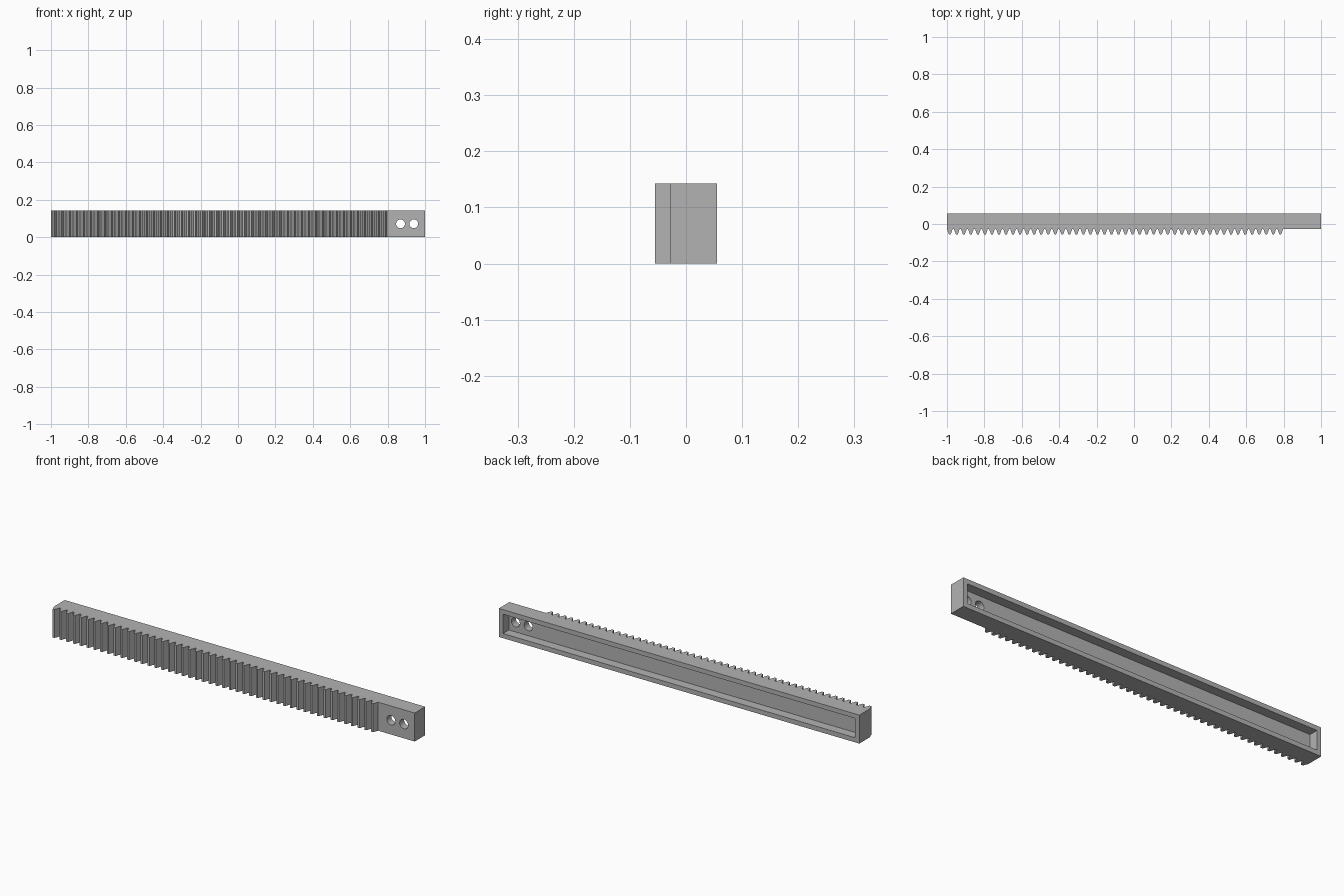
import bpy, bmesh, math
from mathutils import Matrix, Vector

if "Cube" in bpy.data.objects:
    bpy.data.objects.remove(bpy.data.objects["Cube"], do_unlink=True)

HEIGHT = 0.143
BACK, ROOT, TIP = 0.055, -0.028, -0.055
WALL = 0.023
FLOOR = 0.008
TEETH, PITCH = 48, 0.0376
BASE_W, TIP_W = 0.030, 0.010

grey = bpy.data.materials.new("plain_grey")
grey.use_nodes = True
colour = (0.45, 0.45, 0.45, 1)
grey.diffuse_color = colour
grey.node_tree.nodes["Principled BSDF"].inputs["Base Color"].default_value = colour


def make_object(name, bm):
    bmesh.ops.recalc_face_normals(bm, faces=bm.faces)
    mesh = bpy.data.meshes.new(name)
    bm.to_mesh(mesh)
    bm.free()
    mesh.materials.append(grey)
    obj = bpy.data.objects.new(name, mesh)
    bpy.context.collection.objects.link(obj)
    return obj


def box(name, low, high):
    low, high = Vector(low), Vector(high)
    bm = bmesh.new()
    bmesh.ops.create_cube(bm, size=1, matrix=Matrix.Translation((low + high) / 2)
                          @ Matrix.Diagonal((*(high - low), 1)))
    return make_object(name, bm)


def hole_cutter(x):
    bm = bmesh.new()
    bmesh.ops.create_cone(bm, cap_ends=True, segments=32, radius1=0.0235, radius2=0.0235,
                          depth=0.2, matrix=Matrix.Translation((x, 0, HEIGHT / 2))
                          @ Matrix.Rotation(math.pi / 2, 4, "X"))
    return make_object("hole_cutter", bm)


# Bar, hollowed from the back and drilled at one end
bar = box("rack_bar", (-1, ROOT, 0), (1, BACK, HEIGHT))
cutters = [box("recess_cutter", (-1 + WALL, FLOOR, WALL), (1 - WALL, BACK + 0.1, HEIGHT - WALL))]
cutters += [hole_cutter(x) for x in (0.869, 0.94)]
bpy.context.view_layer.objects.active = bar
for cutter in cutters:
    cut = bar.modifiers.new("cut", "BOOLEAN")
    cut.operation = "DIFFERENCE"
    cut.solver = "EXACT"
    cut.object = cutter
    bpy.ops.object.modifier_apply(modifier=cut.name)
    bpy.data.objects.remove(cutter, do_unlink=True)
bpy.ops.object.select_all(action="DESELECT")
bar.select_set(True)
bpy.ops.object.shade_smooth_by_angle(angle=math.radians(30))

# Row of straight-sided teeth along the front
bm = bmesh.new()
centre = -1 + BASE_W / 2
profile = [(-BASE_W / 2, ROOT), (-TIP_W / 2, TIP), (TIP_W / 2, TIP), (BASE_W / 2, ROOT)]
face = bm.faces.new([bm.verts.new((centre + x, y, 0)) for x, y in profile])
top = bmesh.ops.extrude_face_region(bm, geom=[face])["geom"]
bmesh.ops.translate(bm, vec=(0, 0, HEIGHT), verts=[v for v in top if isinstance(v, bmesh.types.BMVert)])
teeth = make_object("rack_teeth", bm)
row = teeth.modifiers.new("row", "ARRAY")
row.count = TEETH
row.use_relative_offset = False
row.use_constant_offset = True
row.constant_offset_displace = (PITCH, 0, 0)
